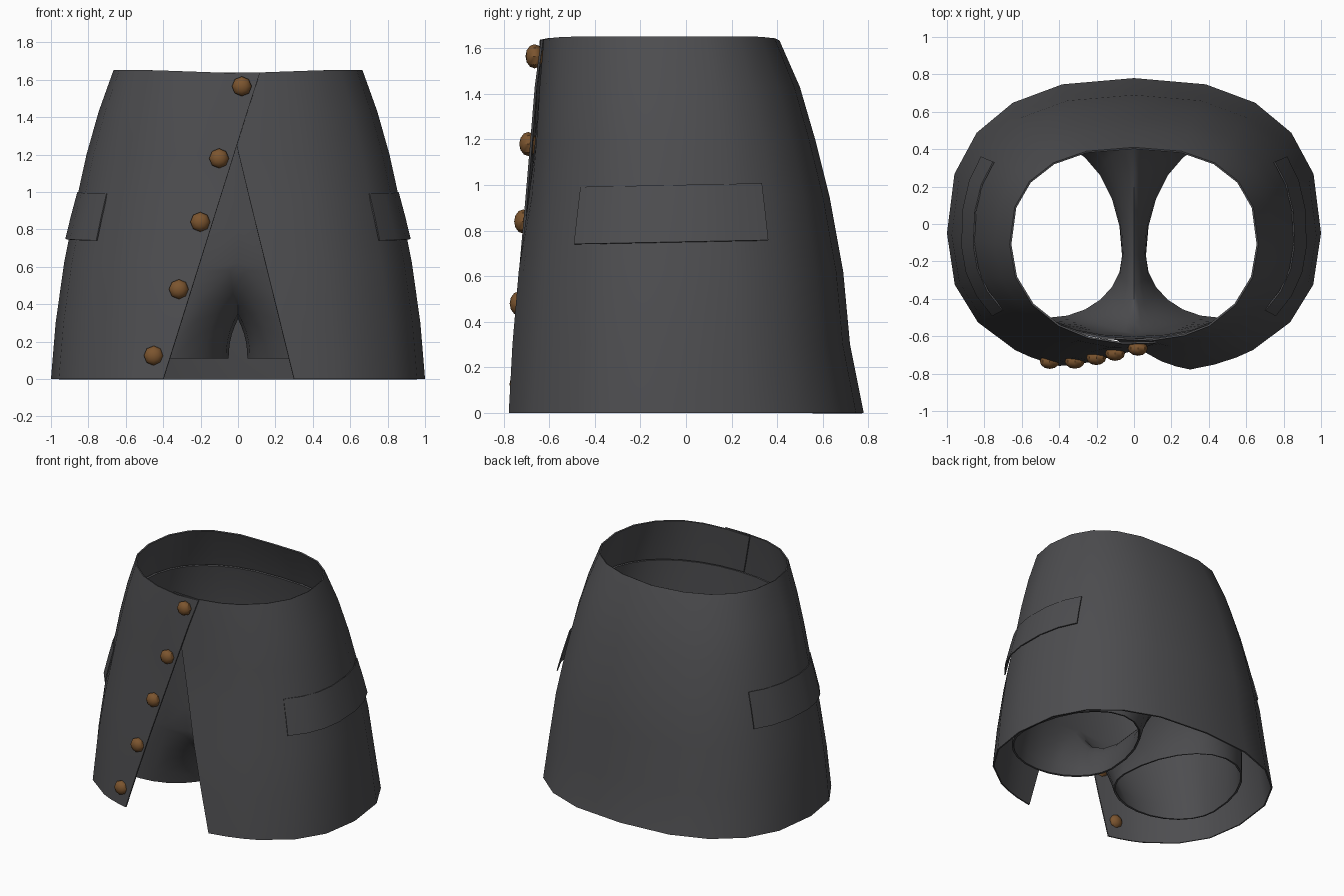
import bpy, bmesh, math
from mathutils import Vector

if "Cube" in bpy.data.objects:
    bpy.data.objects.remove(bpy.data.objects["Cube"])

def material(name, rgb):
    m = bpy.data.materials.new(name)
    m.diffuse_color = (*rgb, 1)
    m.use_nodes = True
    m.node_tree.nodes["Principled BSDF"].inputs["Base Color"].default_value = m.diffuse_color
    return m

CLOTH = material("charcoal cloth", (0.075, 0.075, 0.08))
BROWN = material("brown button", (0.2, 0.09, 0.028))

# Skirt levels: height, half width, front y, back y
LEVELS = [(0.0, 1.0, -0.797, 0.78), (0.3, 0.975, -0.773, 0.72), (0.62, 0.93, -0.744, 0.69),
          (0.95, 0.865, -0.707, 0.63), (1.2, 0.81, -0.683, 0.567), (1.43, 0.745, -0.665, 0.5),
          (1.645, 0.665, -0.643, 0.41)]
BACK_POWER = 2.45

def front_power(z):
    return 2.35 - 0.23 * min(z, 1)

def level(z):
    """Half width, centre y, front depth and back depth of the skirt at height z."""
    z = min(max(z, 0), LEVELS[-1][0])
    cy = -0.05 - 0.036 * z
    for a, b in zip(LEVELS, LEVELS[1:]):
        if z <= b[0]:
            t = (z - a[0]) / (b[0] - a[0])
            rx, yf, yb = (a[i] + (b[i] - a[i]) * t for i in (1, 2, 3))
            return rx, cy, cy - yf, yb - cy

def on_skirt(deg, z, offset=0.0):
    """Point on the skirt; the angle runs from the front towards +x."""
    rx, cy, rf, rb = level(z)
    s, c = math.sin(math.radians(deg)), math.cos(math.radians(deg))
    n, r = (front_power(z), rf) if c > 0 else (BACK_POWER, rb)
    x = math.copysign(abs(s) ** (2 / n), s) * (rx + offset)
    y = cy - math.copysign(abs(c) ** (2 / n), c) * (r + offset)
    return Vector((x, y, z))

def angle_at_x(x, z):
    return math.copysign(math.degrees(math.asin((abs(x) / level(z)[0]) ** (front_power(z) / 2))), x)

def angle_at_y(y, z):
    rx, cy, rf, rb = level(z)
    n, r = (front_power(z), rf) if y < cy else (BACK_POWER, rb)
    return math.degrees(math.acos(math.copysign((abs(cy - y) / r) ** (n / 2), cy - y)))

def smooth(ob, angle=40):
    bpy.ops.object.select_all(action='DESELECT')
    ob.select_set(True)
    bpy.context.view_layer.objects.active = ob
    for mod in list(ob.modifiers):
        bpy.ops.object.modifier_apply(modifier=mod.name)
    bpy.ops.object.shade_smooth_by_angle(angle=math.radians(angle))

def sheet(name, grids, thickness, mirror=False, angle=40):
    """Cloth surface from grids of points; each grid is (rows, closed)."""
    bm = bmesh.new()
    for rows, closed in grids:
        grid = [[bm.verts.new(p) for p in row] for row in rows]
        n = len(rows[0])
        for r0, r1 in zip(grid, grid[1:]):
            for i in range(n if closed else n - 1):
                j = (i + 1) % n
                bm.faces.new((r0[i], r0[j], r1[j], r1[i]))
    bmesh.ops.remove_doubles(bm, verts=bm.verts, dist=0.0005)
    bmesh.ops.recalc_face_normals(bm, faces=bm.faces)
    # cloth thickness must grow inwards, so normals face away from the axis
    f = max(bm.faces, key=lambda f: abs(f.calc_center_median().x))
    if f.normal.x * f.calc_center_median().x < 0:
        bmesh.ops.reverse_faces(bm, faces=bm.faces)
    me = bpy.data.meshes.new(name)
    bm.to_mesh(me)
    bm.free()
    me.materials.append(CLOTH)
    ob = bpy.data.objects.new(name, me)
    bpy.context.collection.objects.link(ob)
    if mirror:
        ob.modifiers.new("mirror", 'MIRROR').merge_threshold = 0.002
    mod = ob.modifiers.new("thickness", 'SOLIDIFY')
    mod.thickness, mod.offset = thickness, -1
    smooth(ob, angle)

# Wrap skirt: one open sheet, the left front edge overlapping the right one
rows = []
for z in [l[0] for l in LEVELS]:
    right = angle_at_x(0.3 * (1 - z / 1.22), z)
    left = 360 + angle_at_x(-0.4 + 0.51 * z / 1.62, z)
    tuck = -0.022 * min(max((z - 0.5) / 0.6, 0), 1)
    row = [on_skirt(right + (36 - right) * t, z, tuck * (1 - t)) for t in (0, 0.35, 0.7)]
    row += [on_skirt(a, z) for a in range(36, 325, 18)]
    row += [on_skirt(324 + (left - 324) * t, z) for t in (0.35, 0.7, 1)]
    if z > 1.6:                                  # slightly dipping waistline
        for p in row:
            p.z += 0.018 * min(1, abs(p.x) / 0.5) - 0.01
    rows.append(row)
sheet("wrap_skirt", [(rows, False)], 0.01)

# Shorts: hip tube above, and a leg lofted from a round hem to the hip and centre seam
def half_ring(z, gap):
    ring = []
    for i in range(17):                          # back to front
        a = 180 - i * 180 / 16
        p = on_skirt(a, z, -gap - 0.022 * max(0, math.cos(math.radians(a))))
        p.x = 0 if i in (0, 16) else p.x
        ring.append(p)
    return ring

hips = [half_ring(z, g) for z, g in ((0.62, 0.12), (0.8, 0.09), (0.95, 0.07), (1.2, 0.038), (1.35, 0.024))]
front, back = hips[0][16].y, hips[0][0].y
SEAM = [(-0.54, 0.51), (-0.46, 0.42), (-0.33, 0.35), (-0.17, 0.32), (0.08, 0.35), (0.28, 0.43), (0.44, 0.52)]
SEAM = [(front, 0.62)] + SEAM + [(back, 0.62)]
hem, top = [], []
for k in range(24):
    phi = math.radians(120 + 15 * k)
    s = math.sin(phi)
    hem.append(Vector((0.46 + 0.41 * math.cos(phi), -0.17 - s * (0.345 if s > 0 else 0.62), 0.11)))
    top.append(Vector((0, *SEAM[k])) if k < 9 else hips[0][k - 8])
legs = []
for t in (0, 0.2, 0.4, 0.6, 0.78, 0.92, 1):
    row = []
    for k, (h, w) in enumerate(zip(hem, top)):
        p = h.lerp(w, t)
        if k < 9:                                # rounded arch between the legs
            p.x = h.x * (1 - t ** 2.2)
        row.append(p)
    legs.append(row)
sheet("shorts", [(legs, True), (hips, False)], 0.014, mirror=True, angle=75)

# Pocket flaps on both hips
for side, name in ((1, "right_pocket_flap"), (-1, "left_pocket_flap")):
    rows = []
    for z, y0, y1, gap in ((0.75, -0.48, 0.35, 0.02), (0.875, -0.47, 0.34, 0.014),
                           (1.0, -0.46, 0.33, 0.006)):
        a0, a1 = angle_at_y(y0, z), angle_at_y(y1, z)
        row = [on_skirt(a0 + (a1 - a0) * i / 6, z, gap) for i in range(7)]
        for p in row:
            p.x *= side
            p.z += 0.02 * (p.y + 0.06)
        rows.append(row)
    sheet(name, [(rows, False)], 0.008)

# Buttons down the slanted front edge
for i, (x, z) in enumerate([(0.02, 1.565), (-0.1, 1.18), (-0.2, 0.84), (-0.315, 0.48), (-0.45, 0.125)]):
    p = on_skirt(angle_at_x(x, z), z, 0.014 * z / 1.6)
    bpy.ops.mesh.primitive_uv_sphere_add(segments=8, ring_count=6, radius=0.053, location=p,
                                         rotation=(math.pi / 2, 0, 0))
    ob = bpy.context.object
    ob.name = f"button_{i + 1}"
    ob.scale = (1, 1, 0.75)
    ob.data.materials.append(BROWN)
    smooth(ob)
